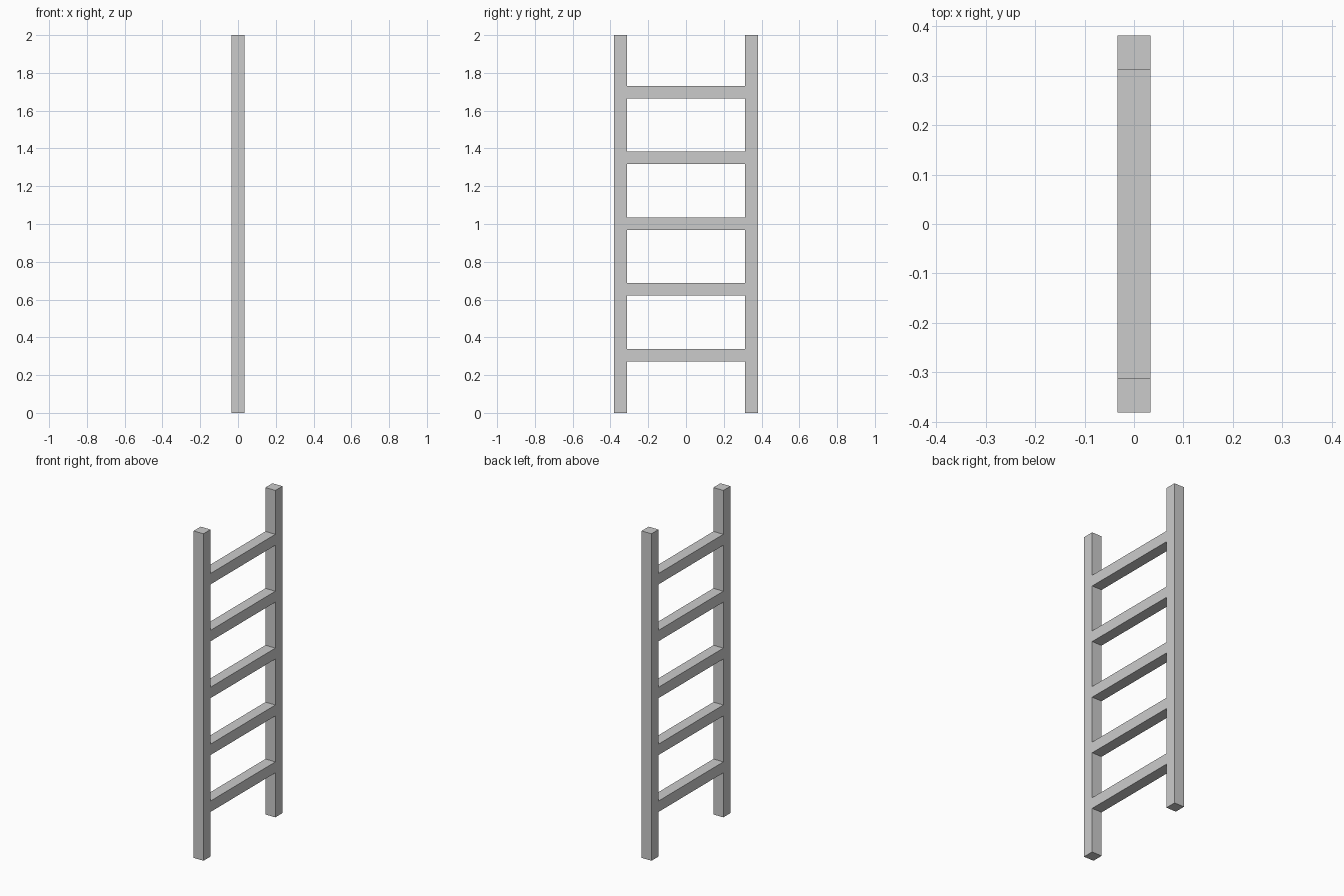
import bpy, bmesh, math
from mathutils import Vector

if "Cube" in bpy.data.objects:
    bpy.data.objects.remove(bpy.data.objects["Cube"])

# Main dimensions
HEIGHT = 2.0
DEPTH = 0.067                  # thickness along x
OUTER, INNER = 0.3815, 0.313   # rail edges along y
RUNGS, FIRST, STEP, RUNG_H = 5, 0.306, 0.348, 0.067

# Grid lines of the ladder outline
ys = [-OUTER, -INNER, INNER, OUTER]
zs = [0.0]
for i in range(RUNGS):
    c = FIRST + i * STEP
    zs += [c - RUNG_H / 2, c + RUNG_H / 2]
zs.append(HEIGHT)

bm = bmesh.new()
verts = [[bm.verts.new((-DEPTH / 2, y, z)) for z in zs] for y in ys]

# Fill both rails over the full height, and the middle only at each rung
for col in range(3):
    for row in range(len(zs) - 1):
        if col != 1 or row % 2 == 1:
            bm.faces.new((verts[col][row], verts[col][row + 1],
                          verts[col + 1][row + 1], verts[col + 1][row]))

# Thicken the outline so the rails and rungs are one flush solid
result = bmesh.ops.extrude_face_region(bm, geom=bm.faces[:], use_keep_orig=True)
moved = [g for g in result["geom"] if isinstance(g, bmesh.types.BMVert)]
bmesh.ops.translate(bm, verts=moved, vec=Vector((DEPTH, 0, 0)))
bmesh.ops.recalc_face_normals(bm, faces=bm.faces[:])

mesh = bpy.data.meshes.new("ladder")
bm.to_mesh(mesh)
bm.free()
ladder = bpy.data.objects.new("ladder", mesh)
bpy.context.collection.objects.link(ladder)
